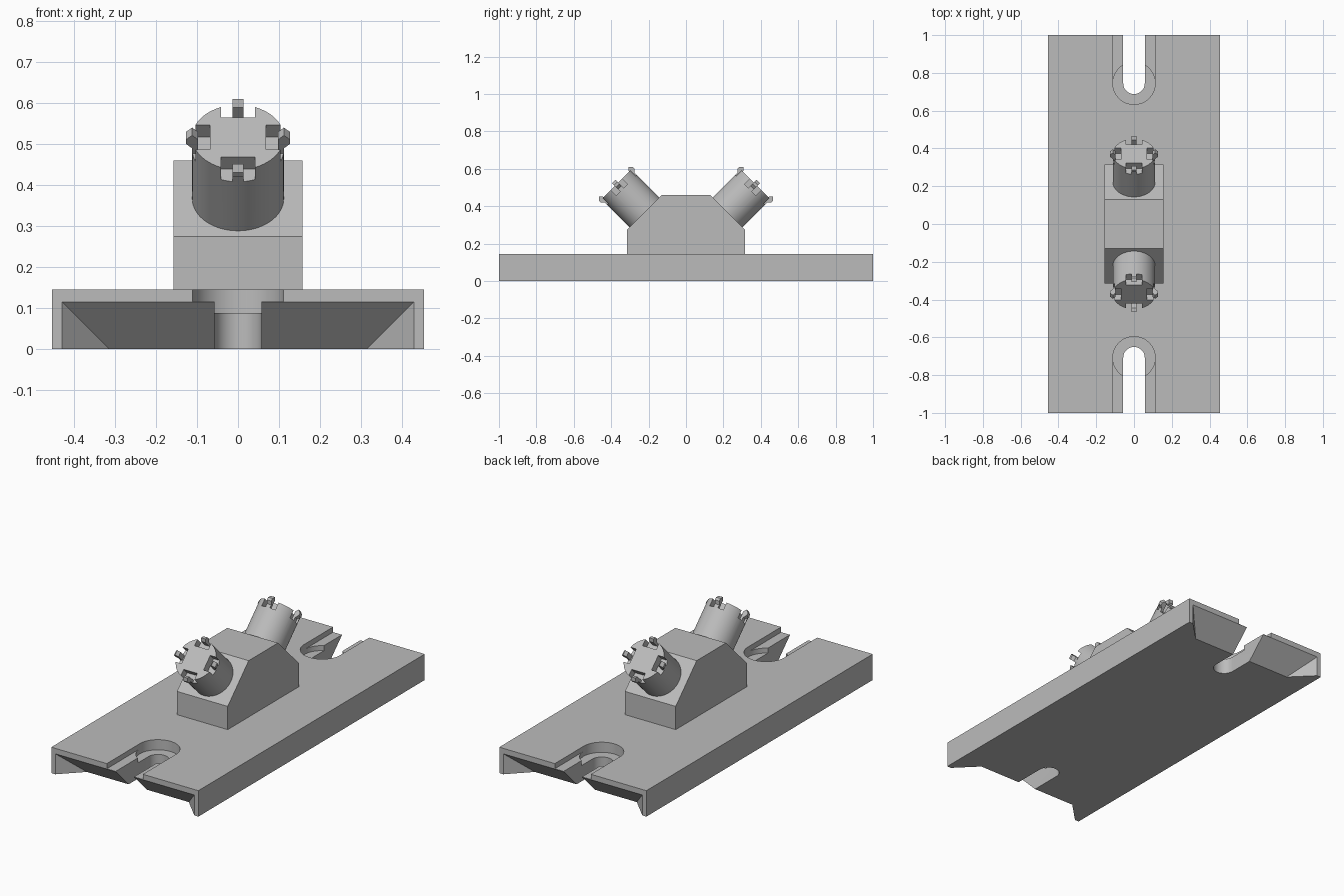
import bpy, bmesh
from math import pi, cos, sin
from mathutils import Vector, Matrix

if "Cube" in bpy.data.objects:
    bpy.data.objects.remove(bpy.data.objects["Cube"])

grey = bpy.data.materials.new("plain grey")
grey.use_nodes = True
colour = (0.5, 0.5, 0.5, 1)
grey.diffuse_color = colour
grey.node_tree.nodes["Principled BSDF"].inputs["Base Color"].default_value = colour


def new_object(name, bm):
    bmesh.ops.recalc_face_normals(bm, faces=bm.faces)
    mesh = bpy.data.meshes.new(name)
    bm.to_mesh(mesh)
    bm.free()
    mesh.materials.append(grey)
    ob = bpy.data.objects.new(name, mesh)
    bpy.context.collection.objects.link(ob)
    return ob


def prism(name, outline, push):
    """Extrude a planar outline of 3D points along a vector."""
    bm = bmesh.new()
    face = bm.faces.new([bm.verts.new(p) for p in outline])
    new = bmesh.ops.extrude_face_region(bm, geom=[face])["geom"]
    moved = [g for g in new if isinstance(g, bmesh.types.BMVert)]
    bmesh.ops.translate(bm, verts=moved, vec=Vector(push))
    return new_object(name, bm)


def box(name, lo, hi):
    outline = [(lo[0], lo[1], lo[2]), (hi[0], lo[1], lo[2]),
               (hi[0], hi[1], lo[2]), (lo[0], hi[1], lo[2])]
    return prism(name, outline, (0, 0, hi[2] - lo[2]))


def cylinder(name, radius, y, z0, z1, sides=64):
    ring = [(radius * cos(2 * pi * i / sides), y + radius * sin(2 * pi * i / sides), z0)
            for i in range(sides)]
    return prism(name, ring, (0, 0, z1 - z0))


def cut(target, cutter):
    cutter.hide_render = True
    bpy.context.view_layer.objects.active = target
    mod = target.modifiers.new("cut", 'BOOLEAN')
    mod.operation = 'DIFFERENCE'
    mod.solver = 'EXACT'
    mod.object = cutter
    bpy.ops.object.modifier_apply(modifier=mod.name)
    bpy.data.objects.remove(cutter)


def smooth(ob):
    bpy.ops.object.select_all(action='DESELECT')
    ob.select_set(True)
    bpy.context.view_layer.objects.active = ob
    bpy.ops.object.shade_smooth_by_angle(angle=pi / 6)


# Base plate with a slotted, undercut end front and back
WIDE, NARROW = 0.112, 0.057
base = box("base_plate", (-0.455, -1, 0), (0.455, 1, 0.145))
for s, centre in ((-1, 0.708), (1, 0.745)):
    c = s * centre
    # round counterbore, shallow track and through slot
    cut(base, cylinder("counterbore_cutter", WIDE, c, 0.088, 0.3))
    ends = sorted((c, s * 1.1))
    cut(base, box("track_cutter", (-WIDE + 0.0005, ends[0], 0.116),
                  (WIDE - 0.0005, ends[1], 0.3)))
    arc = [(NARROW * cos(pi * i / 24), c - s * NARROW * sin(pi * i / 24), -0.1)
           for i in range(25)]
    cut(base, prism("slot_cutter", arc + [(-NARROW, s * 1.1, -0.1), (NARROW, s * 1.1, -0.1)],
                    (0, 0, 0.5)))
    # sloped hollow under the end, narrowing inward
    bm = bmesh.new()
    for x in (-1, 1):
        for y, z, half in ((1.05, 0.1145, 0.43), (1, 0.1145, 0.43), (1.05, -0.02, 0.43),
                           (1, -0.02, 0.43), (0.885, 0, 0.315), (0.885, -0.02, 0.315)):
            bm.verts.new((x * half, s * y, z))
    bmesh.ops.convex_hull(bm, input=bm.verts)
    cut(base, new_object("hollow_cutter", bm))
smooth(base)

# Central block with sloped shoulders
prism("centre_block",
      [(-0.157, y, z) for y, z in ((-0.315, 0.14), (0.315, 0.14), (0.315, 0.275),
                                   (0.13, 0.46), (-0.13, 0.46), (-0.315, 0.275))],
      (0.314, 0, 0))

# Tilted round posts, each with four notches and four snap hooks
HOOK = [(0.098, -0.045), (0.098, 0.005), (0.112, 0.02), (0.127, 0.005),
        (0.127, -0.01), (0.112, -0.025), (0.112, -0.045)]
for side, s in (("front", -1), ("back", 1)):
    place = Matrix.Translation((0, s * 0.372, 0.517)) @ Matrix.Rotation(-s * pi / 4, 4, 'X')
    post = cylinder(side + "_post", 0.112, 0, -0.225, 0)
    for k in range(4):
        turn = Matrix.Rotation(k * pi / 2, 4, 'Z')
        notch = box("notch_cutter", (0.068, -0.042, -0.042), (0.2, 0.042, 0.1))
        notch.data.transform(turn)
        cut(post, notch)
        hook = prism(f"{side}_hook_{k + 1}", [(r, -0.0134, a) for r, a in HOOK],
                     (0, 0.0268, 0))
        hook.data.transform(turn)
        hook.matrix_world = place
    smooth(post)
    post.matrix_world = place
